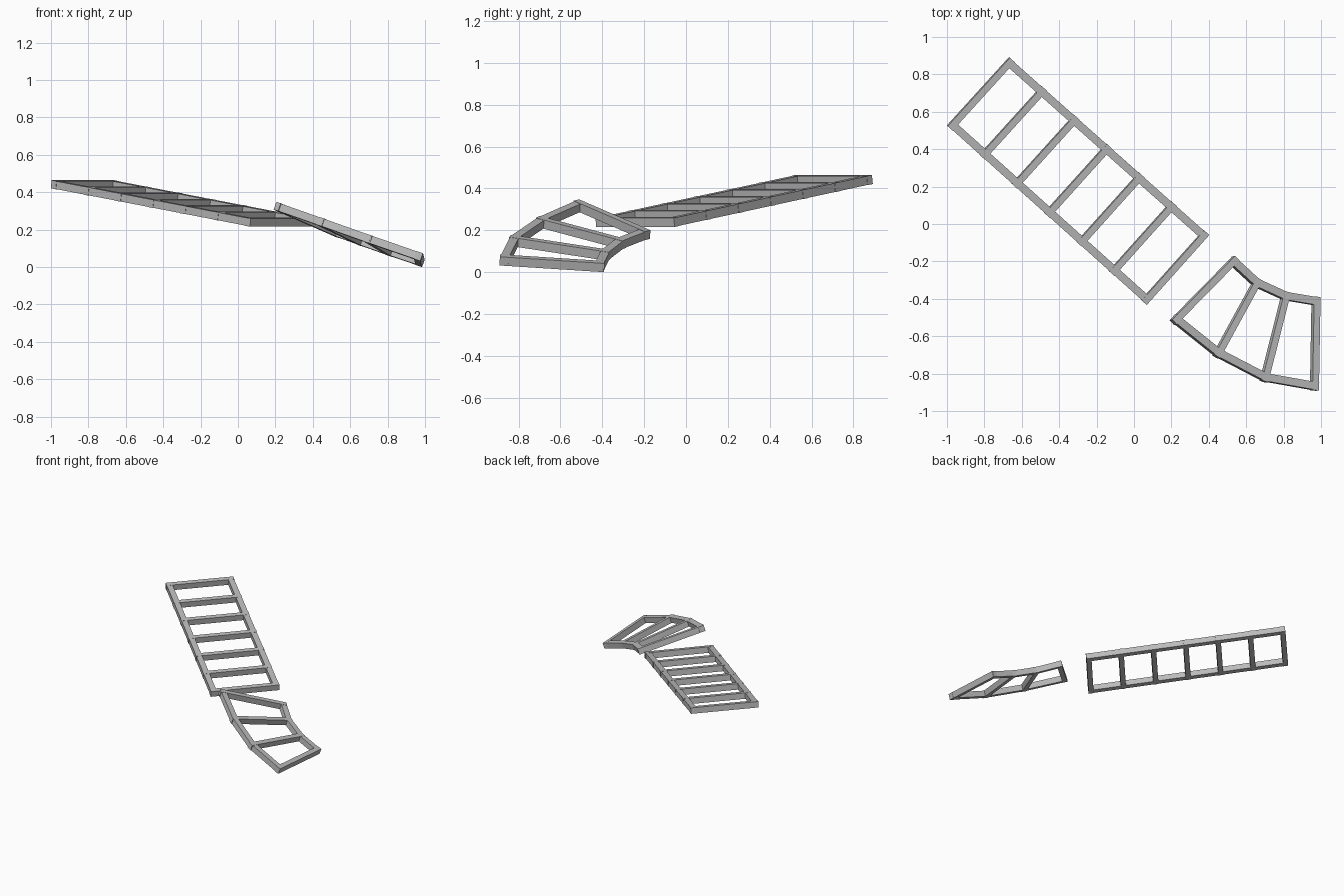
import bpy
from mathutils import Vector, Matrix

cube = bpy.data.objects.get("Cube")
if cube:
    bpy.data.objects.remove(cube, do_unlink=True)

grey = bpy.data.materials.new("plain grey")
grey.use_nodes = True
grey.diffuse_color = (0.5, 0.5, 0.5, 1)
grey.node_tree.nodes["Principled BSDF"].inputs["Base Color"].default_value = (0.5, 0.5, 0.5, 1)


def beam(name, a, b, up, width, height, extend):
    """Square-cut bar from a to b, lengthened at both ends."""
    a, b = Vector(a), Vector(b)
    along = (b - a).normalized()
    side = Vector(up).cross(along).normalized()
    top = along.cross(side)
    bpy.ops.mesh.primitive_cube_add(size=1)
    ob = bpy.context.object
    ob.name = name
    turn = Matrix((along, side, top)).transposed().to_4x4()
    size = Matrix.Diagonal(((b - a).length + 2 * extend, width, height, 1))
    ob.data.transform(turn @ size)
    ob.location = (a + b) / 2
    ob.data.materials.append(grey)


def ladder(name, left, right, up):
    """Rungs between matching points, with rail pieces joining them."""
    for i, (a, b) in enumerate(zip(left, right)):
        beam(f"{name}_rung_{i + 1}", a, b, up, 0.036, 0.044, 0.023)
    for label, points in (("left", left), ("right", right)):
        for i in range(len(points) - 1):
            beam(f"{name}_{label}_rail_{i + 1}", points[i], points[i + 1],
                 up, 0.042, 0.042, 0.017)


def spaced(a, b, count):
    return [Vector(a).lerp(Vector(b), i / (count - 1)) for i in range(count)]


# Straight sloping section
ladder("straight",
       spaced((-0.97, 0.53, 0.44), (0.068, -0.402, 0.24), 7),
       spaced((-0.668, 0.862, 0.44), (0.372, -0.062, 0.24), 7),
       (0.107, -0.096, 1))

# Curved lower section
ladder("curved",
       [(0.225, -0.51, 0.317), (0.45, -0.69, 0.238), (0.70, -0.82, 0.149), (0.965, -0.867, 0.057)],
       [(0.53, -0.20, 0.183), (0.655, -0.315, 0.138), (0.81, -0.386, 0.083), (0.973, -0.413, 0.028)],
       (0.35, 0.07, 1))
